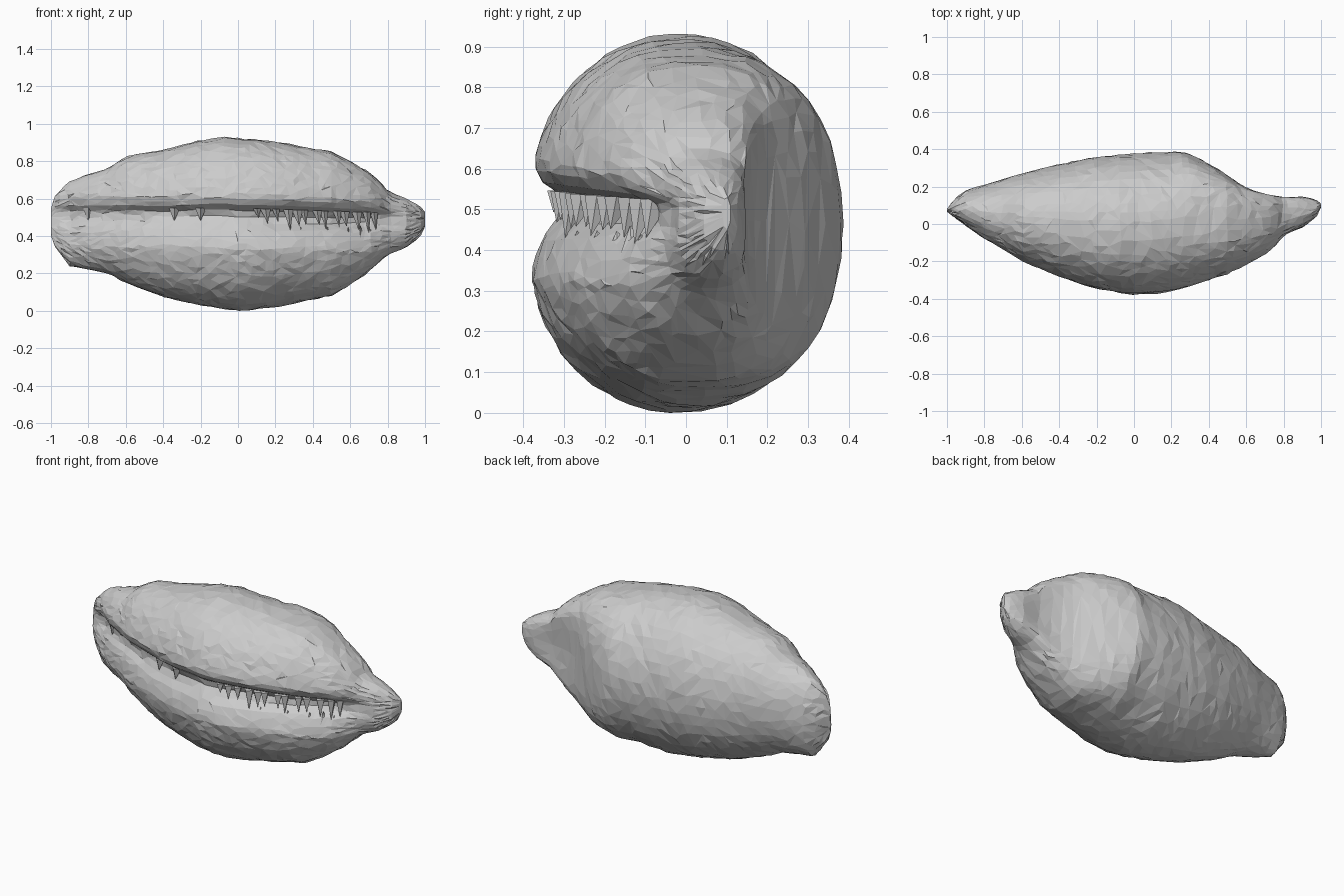
import bpy, bmesh, math, random
from mathutils import Vector

if "Cube" in bpy.data.objects:
    bpy.data.objects.remove(bpy.data.objects["Cube"])

random.seed(4)


def interp(pts, x):
    """Piecewise linear lookup."""
    if x <= pts[0][0]:
        return pts[0][1]
    for (x0, v0), (x1, v1) in zip(pts, pts[1:]):
        if x <= x1:
            return v0 + (v1 - v0) * (x - x0) / (x1 - x0)
    return pts[-1][1]


# Outlines along the length
TOP = [(-1, .55), (-.97, .63), (-.9, .69), (-.8, .73), (-.7, .76), (-.6, .825), (-.4, .86), (-.2, .912),
       (-.08, .93), (.2, .905), (.5, .85), (.6, .80), (.7, .74), (.76, .69), (.8, .64), (.9, .6), (.97, .56), (1, .53)]
BOTTOM = [(-1, .40), (-.97, .33), (-.9, .24), (-.7, .2), (-.6, .15), (-.4, .075), (-.2, .03),
          (0, 0), (.2, .02), (.5, .08), (.6, .14), (.7, .21), (.8, .3), (.9, .34), (.97, .39), (1, .45)]
BACK = [(-1, .08), (-.95, .14), (-.9, .18), (-.8, .21), (-.6, .27), (-.4, .32), (-.2, .36), (.1, .384),
        (.28, .384), (.4, .32), (.5, .265), (.6, .21), (.7, .18), (.9, .16), (.97, .135), (1, .11)]
FRONT = [(-1, .06), (-.95, .015), (-.9, -.02), (-.8, -.095), (-.6, -.21), (-.4, -.295), (-.2, -.36), (0, -.388),
         (.1, -.386), (.28, -.355), (.5, -.28), (.7, -.18), (.77, -.12), (.81, -.08), (.9, -.03), (.97, .03), (1, .09)]
# Mouth slit: inward depth over height, and its strength along the length
SLIT = [(.34, 0), (.40, .03), (.45, .06), (.485, .115), (.53, .115), (.565, .04), (.61, 0)]
SLIT_STRENGTH = [(-1, .1), (-.9, .5), (-.5, .65), (0, .75), (.2, 1), (.68, 1), (.8, .4), (.9, .1), (1, 0)]
SLIT_DROP = [(0, 0), (.75, .025)]
# How squared-off the back is where it is sliced flat near the beak, and its hollow
FLATNESS = [(.2, 2), (.4, 3), (.7, 3.6), (.8, 2.6), (1, 2)]
HOLLOW = [(.45, 0), (.65, .025), (.78, .035), (.92, .01), (1, 0)]


def power(v, n):
    return math.copysign(abs(v) ** (2 / n), v)


def section(x, count, jitter):
    t, b, k, f = (interp(c, x) for c in (TOP, BOTTOM, BACK, FRONT))
    ym, hy, zm, hz = (k + f) / 2, (k - f) / 2, (t + b) / 2, (t - b) / 2
    ring = []
    for i in range(count):
        u = -math.pi + 2 * math.pi * i / count
        a = u - .4 * math.sin(u)            # finer spacing around the slit
        n = interp(FLATNESS, x) if math.cos(a) < 0 else 2.25
        y = ym - hy * power(math.cos(a), n)
        z = zm + hz * power(math.sin(a), n)
        if math.cos(a) > 0:
            y += interp(SLIT, z + interp(SLIT_DROP, x)) * interp(SLIT_STRENGTH, x)
        else:
            y -= interp(HOLLOW, x) * max(0, 1 - ((z - zm) / (.75 * hz)) ** 2)
        g = 1 + random.uniform(-jitter, jitter)   # radial roughness
        z = max(0, zm + (z - zm) * g)
        ring.append(Vector((x, ym + (y - ym) * g, z)))
    return ring


def finish(bm, name):
    bmesh.ops.recalc_face_normals(bm, faces=bm.faces)
    mesh = bpy.data.meshes.new(name)
    bm.to_mesh(mesh)
    bm.free()
    ob = bpy.data.objects.new(name, mesh)
    bpy.context.collection.objects.link(ob)
    return ob


# Shell body with beak, lofted from end to end
bm = bmesh.new()
STEPS, COUNT = 64, 60
rings = []
for s in range(STEPS + 1):
    q = -1 + 2 * s / STEPS
    x = q + .06 * math.sin(math.pi * q)     # finer spacing at the tips
    ring = section(x, COUNT, .009)
    if 0 < s < STEPS:
        for p in ring:
            p.x = min(max(p.x + random.uniform(-.005, .005), -1), 1)
    rings.append([bm.verts.new(p) for p in ring])
for r0, r1 in zip(rings, rings[1:]):
    for i in range(COUNT):
        j = (i + 1) % COUNT
        bm.faces.new((r0[i], r0[j], r1[j], r1[i]))
bm.faces.new(rings[0])
bm.faces.new(rings[-1])
bmesh.ops.triangulate(bm, faces=bm.faces)
shell = finish(bm, "shell_body")
dec = shell.modifiers.new("Facets", 'DECIMATE')
dec.ratio = .45


# Teeth: jagged spikes hanging from the upper lip and short ridges on the lower lip
def spike(bm, base, tip, w):
    corners = [bm.verts.new(base + Vector(d)) for d in ((-w, .02, 0), (0, -.01, 0), (w, .02, 0), (0, .07, 0))]
    end = bm.verts.new(tip)
    for i in range(4):
        bm.faces.new((corners[i], corners[(i + 1) % 4], end))
    bm.faces.new(corners)


bm = bmesh.new()
for i in range(13):
    x = .1 + .63 * i / 12 + random.uniform(-.012, .012)
    lip = interp(FRONT, x)
    top = .55 - interp(SLIT_DROP, x)
    drop = interp([(.1, .05), (.3, .10), (.73, .09)], x) * random.uniform(.6, 1.1)
    spike(bm, Vector((x, lip + .055, top)), Vector((x + .012, lip + .06, top - .015 - drop)), random.uniform(.02, .03))
    if x > .3:
        spike(bm, Vector((x + .02, lip + .06, .385)), Vector((x + .02, lip + .075, random.uniform(.43, .46))), .018)
for x in (-.8, -.34, -.2):
    lip = interp(FRONT, x)
    spike(bm, Vector((x, lip + .05, .55)), Vector((x, lip + .06, .48)), .03)
finish(bm, "teeth")
